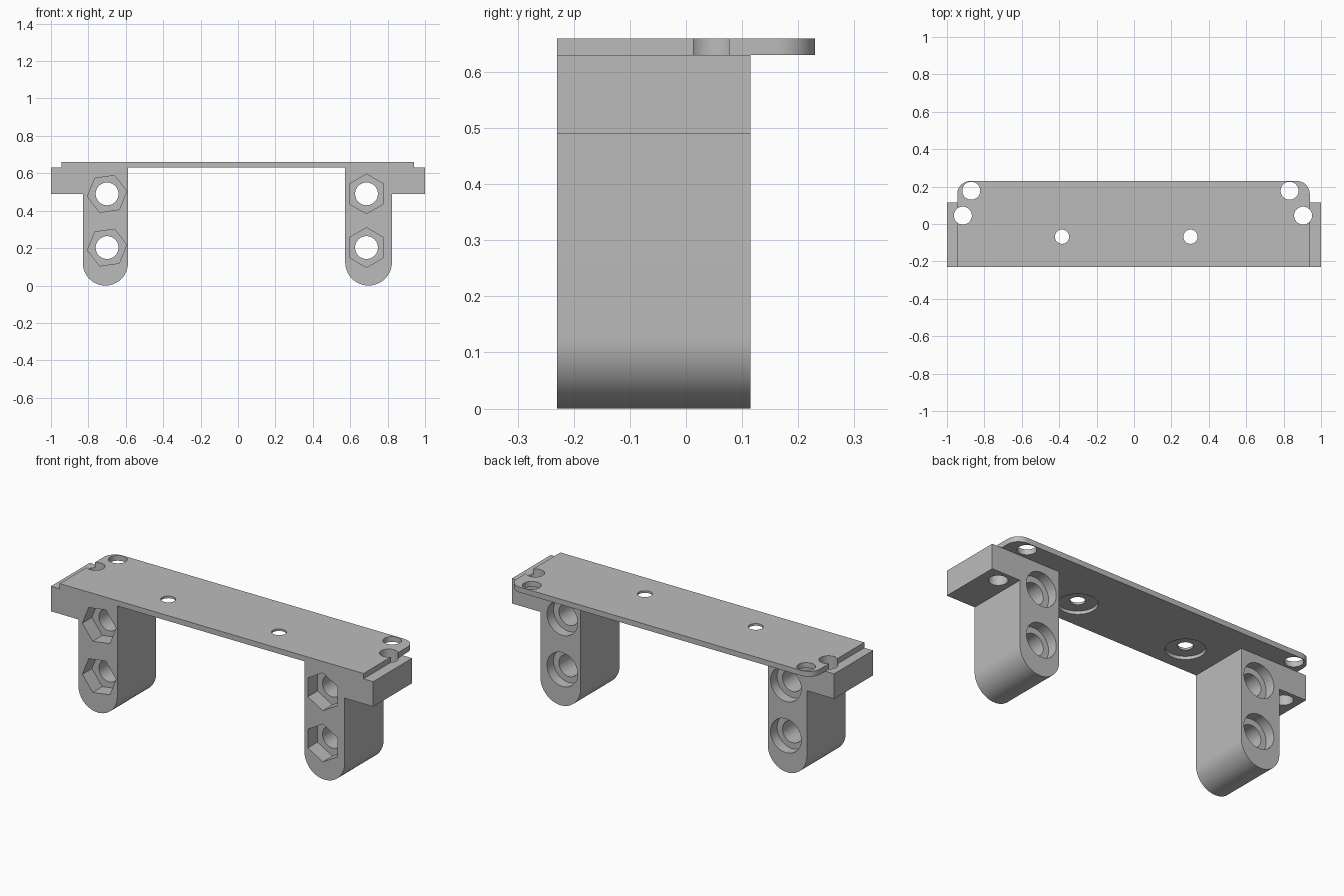
import bpy, bmesh
from math import sin, cos, pi, radians
from mathutils import Vector

cube = bpy.data.objects.get("Cube")
if cube:
    bpy.data.objects.remove(cube, do_unlink=True)

grey = bpy.data.materials.new("matte grey")
grey.use_nodes = True
grey.diffuse_color = (0.5, 0.5, 0.5, 1)
grey.node_tree.nodes["Principled BSDF"].inputs["Base Color"].default_value = (0.5, 0.5, 0.5, 1)

FRONT, BACK, LEG_BACK = -0.23, 0.23, 0.115
UNDER, TOP, TAB_UNDER = 0.63, 0.66, 0.49


def arc(cx, cy, r, start, end, steps):
    """Points along an arc, angles in degrees."""
    angles = [radians(start + (end - start) * i / steps) for i in range(steps + 1)]
    return [(cx + r * cos(a), cy + r * sin(a)) for a in angles]


def prism(name, points, axis, low, high):
    """Extrude a closed outline along y (outline in x, z) or z (outline in x, y)."""
    bm = bmesh.new()
    place = (lambda u, v: (u, low, v)) if axis == "y" else (lambda u, v: (u, v, low))
    face = bm.faces.new([bm.verts.new(place(u, v)) for u, v in points])
    grown = bmesh.ops.extrude_face_region(bm, geom=[face])
    shift = Vector((0, high - low, 0)) if axis == "y" else Vector((0, 0, high - low))
    bmesh.ops.translate(bm, vec=shift,
                        verts=[g for g in grown["geom"] if isinstance(g, bmesh.types.BMVert)])
    bmesh.ops.recalc_face_normals(bm, faces=bm.faces)
    mesh = bpy.data.meshes.new(name)
    bm.to_mesh(mesh)
    bm.free()
    mesh.materials.append(grey)
    obj = bpy.data.objects.new(name, mesh)
    bpy.context.collection.objects.link(obj)
    return obj


def activate(obj):
    bpy.ops.object.select_all(action="DESELECT")
    obj.select_set(True)
    bpy.context.view_layer.objects.active = obj


def cut(obj, u, v, r, axis, low, high, sides=48, turn=0):
    """Cut a round or polygonal hole."""
    outline = arc(u, v, r, turn, turn + 360, sides)[:-1]
    cutter = prism("cutter", outline, axis, low, high)
    cutter.hide_render = True
    mod = obj.modifiers.new("hole", "BOOLEAN")
    mod.operation, mod.solver, mod.object = "DIFFERENCE", "EXACT", cutter
    activate(obj)
    bpy.ops.object.modifier_apply(modifier=mod.name)
    bpy.data.objects.remove(cutter, do_unlink=True)


def finish(obj):
    activate(obj)
    bpy.ops.object.shade_smooth_by_angle(angle=radians(30))


# Top plate with rounded back corners
left, right, corner = 0.94, -0.945, 0.07
outline = [(right, FRONT), (left, FRONT)]
outline += arc(left - corner, BACK - corner, corner, 0, 90, 12)
outline += arc(right + corner, BACK - corner, corner, 90, 180, 12)
plate = prism("top_plate", outline, "z", UNDER, TOP)

# Corner holes, edge notches and counterbored screw holes
edge_holes = {-1: (-0.915, 0.045), 1: (0.904, 0.045)}
for x, y in [(-0.87, 0.178), (0.832, 0.178), *edge_holes.values()]:
    cut(plate, x, y, 0.048, "z", 0.5, 0.8)
for x in (-0.385, 0.302):
    cut(plate, x, -0.068, 0.1, "z", 0.5, UNDER + 0.018)
    cut(plate, x, -0.068, 0.038, "z", 0.5, 0.8)

# Legs with rounded feet and outer tabs
for name, side, inner, outer, bolt_x, turn in (
        ("right_leg", -1, -0.588, -0.83, -0.70, 8),
        ("left_leg", 1, 0.573, 0.823, 0.687, 30)):
    r = abs(outer - inner) / 2
    mid = (outer + inner) / 2
    foot = [(mid + side * (x - mid), z) for x, z in arc(mid, r, r, 180, 360, 32)]
    outline = [(inner, UNDER)] + foot
    outline += [(outer, TAB_UNDER), (side, TAB_UNDER), (side, UNDER)]
    leg = prism(name, outline, "y", FRONT, LEG_BACK)
    x, y = edge_holes[side]
    cut(leg, x, y, 0.048, "z", 0.3, 0.8)
    # Hexagonal nut pocket, bolt hole and round counterbore
    for z in (0.49, 0.203):
        cut(leg, bolt_x, z, 0.061, "y", -0.4, 0.4)
        cut(leg, bolt_x, z, 0.106, "y", -0.4, FRONT + 0.085, 6, turn)
        cut(leg, bolt_x, z, 0.095, "y", LEG_BACK - 0.058, 0.4)
    finish(leg)
finish(plate)
